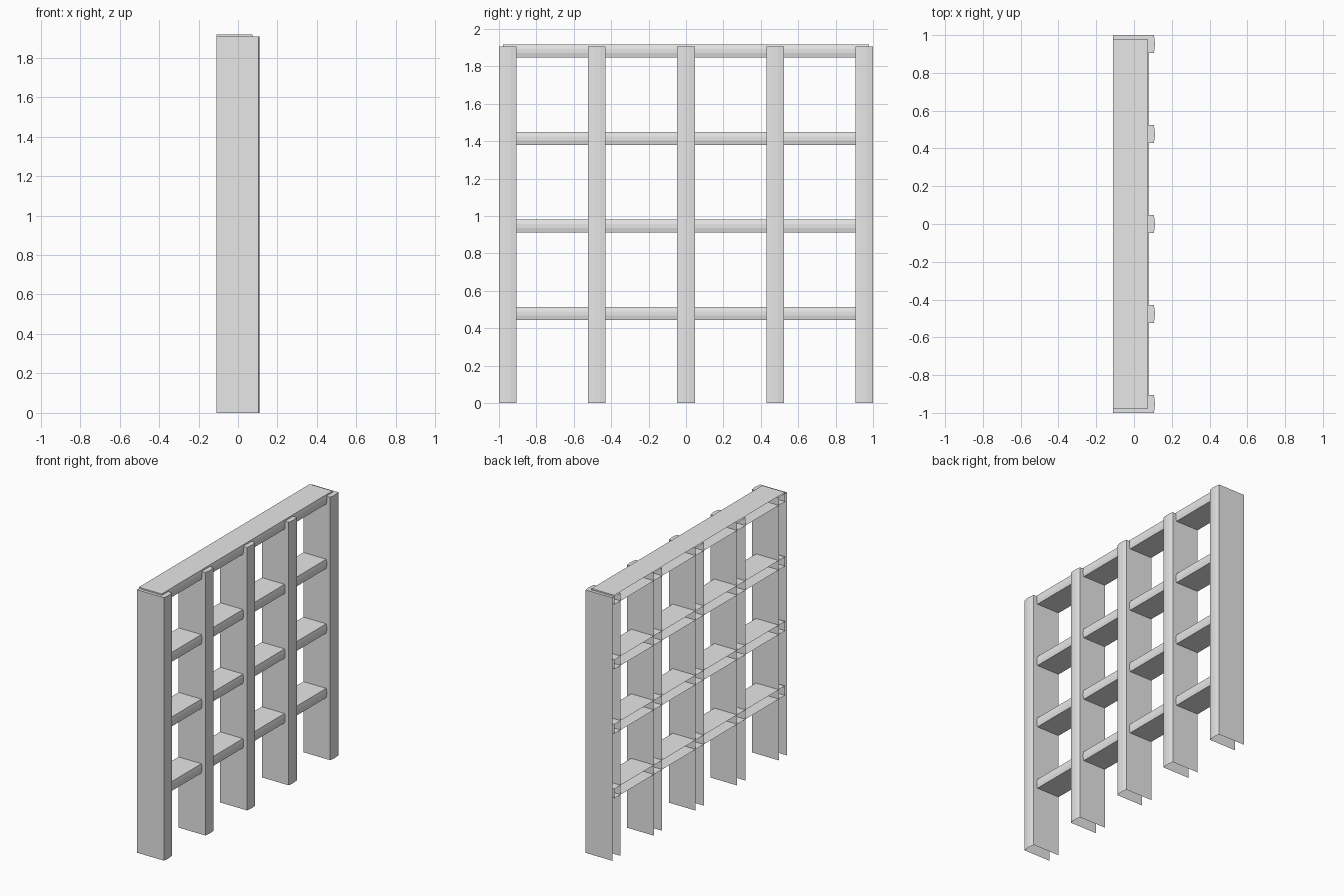
import bpy
import bmesh
from mathutils import Vector

cube = bpy.data.objects.get("Cube")
if cube:
    bpy.data.objects.remove(cube, do_unlink=True)

# Single grey finish
grey = bpy.data.materials.new("plain_grey")
grey.use_nodes = True
colour = (0.8, 0.8, 0.8, 1)
grey.diffuse_color = colour
grey.node_tree.nodes["Principled BSDF"].inputs["Base Color"].default_value = colour

BACK = -0.11


def channel(name, half, edge, crown, place, start, end, cap_start, cap_end):
    """Thin channel, open at the back, with a slightly crowned front."""
    profile = [(BACK, -half), (edge, -half), (crown, -half / 3),
               (crown, half / 3), (edge, half), (BACK, half)]
    bm = bmesh.new()
    a = [bm.verts.new(place(x, w, start)) for x, w in profile]
    b = [bm.verts.new(place(x, w, end)) for x, w in profile]
    for i in range(len(profile) - 1):
        bm.faces.new((a[i], a[i + 1], b[i + 1], b[i]))
    if cap_start:
        bm.faces.new(a[::-1])
    if cap_end:
        bm.faces.new(b)
    # Point every face away from the channel axis
    middle = Vector(place((BACK + crown) / 2, 0, (start + end) / 2))
    for f in bm.faces:
        f.normal_update()
        if f.normal.dot(f.calc_center_median() - middle) < 0:
            f.normal_flip()
    mesh = bpy.data.meshes.new(name)
    bm.to_mesh(mesh)
    bm.free()
    mesh.materials.append(grey)
    obj = bpy.data.objects.new(name, mesh)
    bpy.context.collection.objects.link(obj)


# Five uprights, open at the foot and closed at the top
for i in range(5):
    y = -0.953 + i * 0.4765
    channel(f"upright_{i + 1}", 0.047, 0.105, 0.11,
            lambda x, w, t, y=y: (x, y + w, t), 0, 1.906, False, True)

# Four shelves running through the uprights, the highest forming the top
for i in range(4):
    z = 0.478 + i * 0.468
    channel(f"shelf_{i + 1}", 0.034, 0.073, 0.078,
            lambda x, w, t, z=z: (x, t, z + w), -0.978, 0.978, True, True)
